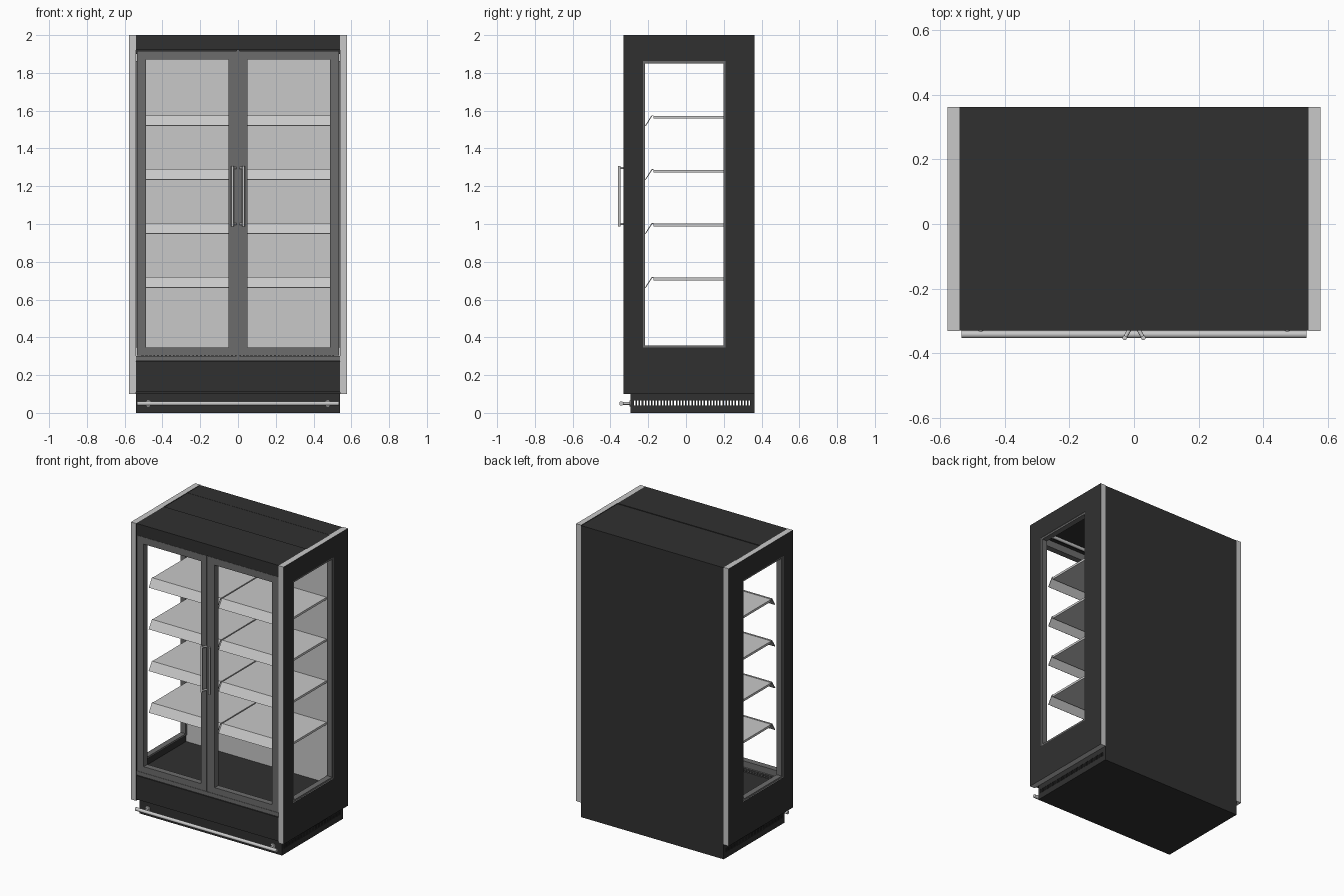
import bpy, bmesh
from mathutils import Vector

cube = bpy.data.objects.get("Cube")
if cube:
    bpy.data.objects.remove(cube, do_unlink=True)


def material(name, value):
    m = bpy.data.materials.new(name)
    m.use_nodes = True
    col = (value, value, value, 1)
    m.diffuse_color = col
    m.node_tree.nodes["Principled BSDF"].inputs["Base Color"].default_value = col
    return m


DARK = material("charcoal", 0.03)
GREY = material("frame grey", 0.15)
LIGHT = material("light grey", 0.58)


def finish(name, bm, *mats):
    bmesh.ops.recalc_face_normals(bm, faces=bm.faces)
    me = bpy.data.meshes.new(name)
    bm.to_mesh(me)
    bm.free()
    for m in mats:
        me.materials.append(m)
    ob = bpy.data.objects.new(name, me)
    bpy.context.collection.objects.link(ob)
    return ob


def add_box(bm, x, y, z):
    verts = bmesh.ops.create_cube(bm, size=1)["verts"]
    for v in verts:
        v.co = [r[0] + (c + 0.5) * (r[1] - r[0]) for r, c in zip((x, y, z), v.co)]


def box(name, x, y, z, mat):
    bm = bmesh.new()
    add_box(bm, x, y, z)
    return finish(name, bm, mat)


def frame(name, axis, depth, outer, inner, *mats):
    """Rectangular ring; outer and inner are (u0, u1, z0, z1), extruded along x or y."""
    bm = bmesh.new()
    rings = []
    for d in depth:
        for u0, u1, z0, z1 in (outer, inner):
            corners = [(u0, z0), (u1, z0), (u1, z1), (u0, z1)]
            rings.append([bm.verts.new((d, u, z) if axis == "x" else (u, d, z))
                          for u, z in corners])
    fo, fi, bo, bi = rings
    for a, b in ((fo, fi), (bo, bi), (fo, bo), (fi, bi)):
        for i in range(4):
            j = (i + 1) % 4
            bm.faces.new((a[i], a[j], b[j], b[i]))
    return finish(name, bm, *mats)


def rod(name, a, b, r, mat):
    a, b = Vector(a), Vector(b)
    bm = bmesh.new()
    bmesh.ops.create_cone(bm, cap_ends=True, segments=20, radius1=r, radius2=r,
                          depth=(b - a).length)
    ob = finish(name, bm, mat)
    ob.location = (a + b) / 2
    ob.rotation_euler = (b - a).to_track_quat("Z", "Y").to_euler()
    for p in ob.data.polygons:
        p.use_smooth = len(p.vertices) == 4
    return ob


def extrude_profile(name, pts, x0, x1, mat):
    """Closed profile of (y, z) points extruded along x."""
    bm = bmesh.new()
    face = bm.faces.new([bm.verts.new((x0, y, z)) for y, z in pts])
    new = bmesh.ops.extrude_face_region(bm, geom=[face])["geom"]
    bmesh.ops.translate(bm, vec=(x1 - x0, 0, 0),
                        verts=[g for g in new if isinstance(g, bmesh.types.BMVert)])
    return finish(name, bm, mat)


W, FRONT, BACK = 0.54, -0.33, 0.363

# Cabinet body
box("back_panel", (-W, W), (0.225, BACK), (0, 1.997), DARK)
box("back_liner", (-W, W), (0.21, 0.225), (0.3, 1.9), LIGHT)
box("lower_body", (-W, W), (-0.31, 0.225), (0.1, 0.3), DARK)
box("kick_panel", (-W, W), (FRONT, -0.31), (0.11, 0.273), DARK)
box("door_sill", (-W, W), (-0.325, -0.28), (0.275, 0.302), GREY)
box("roof", (-W, W), (-0.03, 0.225), (1.9, 1.996), DARK)
box("header", (-W, W), (FRONT, -0.03), (1.92, 2.0), DARK)
box("ceiling_step", (-W, W), (-0.24, -0.03), (1.9, 1.92), DARK)
rod("ceiling_lamp", (-0.5, -0.2, 1.888), (0.5, -0.2, 1.888), 0.011, LIGHT)

# Hollow plinth with slotted ends
box("plinth_floor", (-W, W), (-0.295, 0.225), (0, 0.012), DARK)
box("plinth_front", (-W, W), (-0.295, -0.28), (0.012, 0.1), DARK)
for side, s in (("left", 1), ("right", -1)):
    x = sorted((s * 0.53, s * W))
    bm = bmesh.new()
    add_box(bm, x, (-0.28, BACK), (0.012, 0.04))
    add_box(bm, x, (-0.28, BACK), (0.066, 0.1))
    slots, pitch = 38, 0.0164
    for i in range(slots + 1):
        y = -0.2835 + i * pitch
        add_box(bm, x, (y, y + 0.008), (0.04, 0.066))
    finish(side + "_plinth_grille", bm, DARK)
# the plinth is open behind the slots
back = bpy.data.objects["back_panel"]
for v in back.data.vertices:
    if v.co.z < 0.05:
        v.co.z = 0.1
box("plinth_back", (-W, W), (0.345, BACK), (0, 0.1), DARK)
box("plinth_rear_floor", (-W, W), (0.225, 0.345), (0, 0.012), DARK)

# Air grille on the floor behind the doors
bm = bmesh.new()
for i in range(50):
    x = -0.51 + i * 0.0206
    add_box(bm, (x, x + 0.01), (-0.255, -0.235), (0.3, 0.306))
finish("floor_air_grille", bm, GREY)

for side, s in (("left", 1), ("right", -1)):
    # End panel: dark faces, light edge band
    panel = frame(side + "_end_panel", "x", (s * W, s * 0.578),
                  (FRONT - 0.002, BACK, 0.1, 2.0), (-0.228, 0.21, 0.345, 1.862), LIGHT, DARK)
    for p in panel.data.polygons:
        p.material_index = int(abs(p.normal.x) > 0.5)
    frame(side + "_window_trim", "x", (s * 0.535, s * 0.574),
          (-0.228, 0.21, 0.345, 1.862), (-0.216, 0.198, 0.358, 1.85), GREY)

    # Door
    u = sorted((s * 0.009, s * 0.536))
    v = sorted((s * 0.051, s * 0.487))
    frame(side + "_door_frame", "y", (-0.326, -0.285),
          (*u, 0.304, 1.917), (*v, 0.346, 1.87), GREY)

    # Pull handle, splayed away from the centre
    hx, hy = s * 0.029, -0.353
    rod(side + "_handle_bar", (hx, hy, 0.988), (hx, hy, 1.308), 0.007, LIGHT)
    for n, z in (("lower", 1.0), ("upper", 1.296)):
        rod(f"{side}_handle_{n}_post", (s * 0.012, -0.324, z), (hx, hy, z), 0.006, LIGHT)

    # Bumper bracket
    bx = s * 0.475
    rod(side + "_bumper_bracket", (bx, -0.296, 0.05), (bx, -0.342, 0.05), 0.007, LIGHT)
    rod(side + "_bumper_flange", (bx, -0.294, 0.05), (bx, -0.3, 0.05), 0.016, LIGHT)

    # Shelves with a sloped ticket strip
    ends = sorted((s * 0.004, s * 0.525))
    for i in range(4):
        z = 0.716 + i * 0.2855
        box(f"{side}_shelf_{i + 1}", ends, (-0.172, 0.21), (z - 0.015, z), LIGHT)
        strip = [(-0.172, z + 0.003), (-0.182, z + 0.003), (-0.217, z - 0.052),
                 (-0.213, z - 0.054), (-0.179, z - 0.002), (-0.172, z - 0.002)]
        extrude_profile(f"{side}_ticket_strip_{i + 1}", strip, *ends, LIGHT)

box("centre_mullion", (-0.009, 0.009), (-0.322, -0.285), (0.302, 1.92), GREY)
rod("bumper_rail", (-0.535, -0.342, 0.05), (0.535, -0.342, 0.05), 0.0115, LIGHT)
